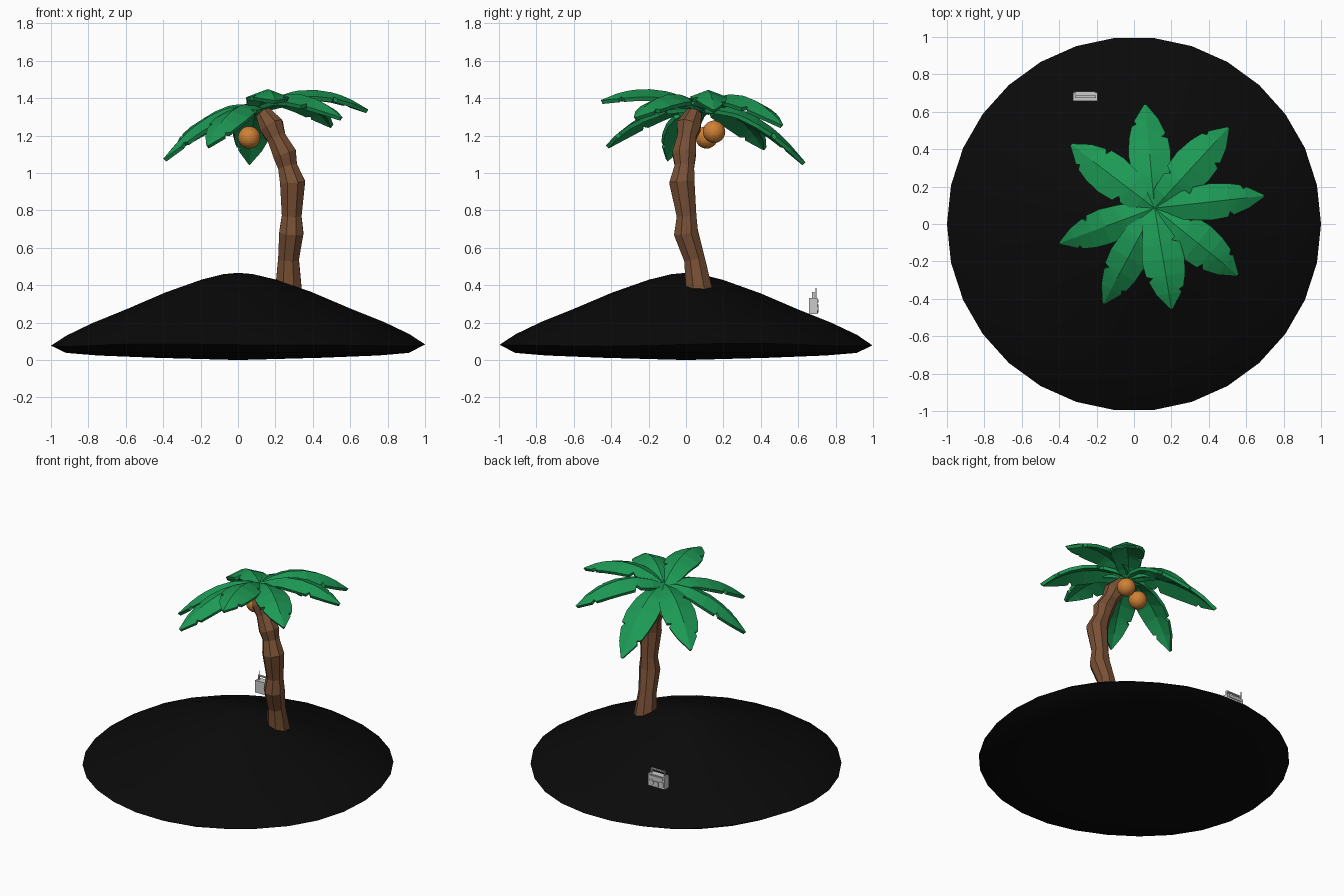
import bpy, bmesh, math, random
from mathutils import Vector

if "Cube" in bpy.data.objects:
    bpy.data.objects.remove(bpy.data.objects["Cube"])

random.seed(4)


def material(name, rgb):
    m = bpy.data.materials.new(name)
    m.diffuse_color = (*rgb, 1)
    m.use_nodes = True
    m.node_tree.nodes["Principled BSDF"].inputs["Base Color"].default_value = m.diffuse_color
    return m


SAND = material("black_sand", (0.003, 0.003, 0.003))
BARK = material("bark", (0.19, 0.08, 0.035))
LEAF = material("leaf", (0.012, 0.32, 0.09))
NUT = material("nut", (0.62, 0.22, 0.035))


def make(name, verts, faces, mat=None):
    me = bpy.data.meshes.new(name)
    me.from_pydata(verts, [], faces)
    bm = bmesh.new()
    bm.from_mesh(me)
    bmesh.ops.recalc_face_normals(bm, faces=bm.faces)
    bm.to_mesh(me)
    bm.free()
    ob = bpy.data.objects.new(name, me)
    bpy.context.collection.objects.link(ob)
    if mat:
        me.materials.append(mat)
    return ob


def loft(name, rings, mat):
    """Skin a list of equal-sized vertex rings and cap both ends."""
    n = len(rings[0])
    verts = [v for r in rings for v in r]
    faces = [(k * n + i, k * n + (i + 1) % n, (k + 1) * n + (i + 1) % n, (k + 1) * n + i)
             for k in range(len(rings) - 1) for i in range(n)]
    faces += [tuple(range(n)), tuple(range((len(rings) - 1) * n, len(rings) * n))]
    return make(name, verts, faces, mat)


# Island mound: revolved profile with slight waviness
profile = [(0.01, 0), (0.45, 0.012), (0.75, 0.024), (0.92, 0.038), (1.0, 0.08), (0.92, 0.135),
           (0.78, 0.2), (0.6, 0.272), (0.4, 0.357), (0.2, 0.428), (0.08, 0.458), (0.01, 0.465)]
N = 30
rings = []
for r, z in profile:
    ring = []
    for i in range(N):
        a = 2 * math.pi * i / N
        wave = math.sin(3 * a + 0.6) + 0.6 * math.sin(5 * a)
        amp = 0.006 * min(1, r * 2) if z > 0.04 else 0
        rr = r * (1 + (random.uniform(-0.008, 0) if 0.9 < r < 1 else 0))
        ring.append((rr * math.cos(a), rr * math.sin(a), z + amp * wave))
    rings.append(ring)
island = loft("island", rings, SAND)
bpy.context.view_layer.objects.active = island
island.select_set(True)
bpy.ops.object.shade_smooth_by_angle(angle=math.radians(35))
island.select_set(False)

# Palm trunk: bent chain of flared eight-sided segments (x, y, z, radius)
path = [(0.27, 0.075, 0.34, 0.08), (0.27, 0.045, 0.54, 0.06), (0.285, 0.0, 0.68, 0.07),
        (0.287, 0.003, 0.77, 0.057), (0.292, -0.022, 0.95, 0.073), (0.265, -0.008, 1.035, 0.056),
        (0.25, -0.01, 1.10, 0.068), (0.205, 0.003, 1.19, 0.054), (0.18, 0.015, 1.25, 0.07),
        (0.135, 0.045, 1.32, 0.045)]
pts = [Vector(p[:3]) for p in path]
rings = []
for k, p in enumerate(pts):
    d = (pts[min(k + 1, len(pts) - 1)] - pts[max(k - 1, 0)]).normalized()
    u = Vector((0, 1, 0)).cross(d).normalized()
    v = d.cross(u)
    r = path[k][3]
    rings.append([p + r * (math.cos(a) * u + math.sin(a) * v)
                  for a in (math.tau * (i + 0.5) / 8 for i in range(8))])
loft("trunk", rings, BARK)

# Fronds: tip x, y, z, control height, width scale
fronds = [(0.06, 0.63, 1.05, 1.40, 1), (0.50, 0.51, 1.25, 1.51, 1), (0.69, 0.15, 1.33, 1.53, 0.85),
          (0.55, -0.27, 1.29, 1.50, 1), (0.20, -0.45, 1.38, 1.51, 1), (-0.16, -0.42, 1.14, 1.41, 0.9),
          (-0.39, -0.10, 1.07, 1.39, 0.85), (-0.33, 0.42, 1.13, 1.41, 1)]
# Half widths along the frond, with torn notches on each edge
left = [(0, .03), (.15, .07), (.30, .085), (.34, .06), (.37, .1), (.52, .11), (.68, .10), (.80, .08),
        (.82, .055), (.85, .065), (1, .004)]
right = [(0, .03), (.15, .075), (.30, .09), (.34, .095), (.37, .098), (.52, .11), (.66, .102), (.68, .07),
         (.71, .092), (.85, .062), (1, .004)]
root = Vector((0.11, 0.085, 1.345))
for n, (x, y, z, cz, ws) in enumerate(fronds):
    tip = Vector((x, y, z))
    ctrl = (root + tip) / 2
    ctrl.z = cz
    d = tip - root
    side = Vector((-d.y, d.x, 0)).normalized()

    def curve(t):
        return root * (1 - t) ** 2 + ctrl * 2 * t * (1 - t) + tip * t * t

    verts, faces = [], []
    for (tl, wl), (tr, wr) in zip(left, right):
        drop = Vector((0, 0, 0.38))
        verts += [curve(tl) + (side - drop) * wl * ws, curve((tl + tr) / 2),
                  curve(tr) - (side + drop) * wr * ws]
    for k in range(len(left) - 1):
        for j in (0, 1):
            a = k * 3 + j
            faces.append((a, a + 1, a + 4, a + 3))
    ob = make(f"frond_{n + 1}", verts, faces, LEAF)
    mod = ob.modifiers.new("thickness", "SOLIDIFY")
    mod.thickness = 0.022
    mod.offset = 0

# Coconuts
for n, c in enumerate([(0.06, 0.11, 1.19), (0.19, 0.15, 1.22)]):
    bpy.ops.mesh.primitive_ico_sphere_add(subdivisions=3, radius=0.06, location=c)
    bpy.context.object.name = f"coconut_{n + 1}"
    bpy.context.object.data.materials.append(NUT)


# Small radio resting on the far slope, its face towards +y
def box(name, loc, size):
    bpy.ops.mesh.primitive_cube_add(size=1, location=loc)
    bpy.context.object.name = name
    bpy.context.object.scale = size


def rod(name, loc, r, length, rot=(0, 0, 0)):
    bpy.ops.mesh.primitive_cylinder_add(vertices=10, radius=r, depth=length, location=loc, rotation=rot)
    bpy.context.object.name = name


RX, RY = -0.26, 0.68
box("radio_body", (RX, RY, 0.288), (0.13, 0.046, 0.086))
box("radio_dial", (RX, RY + 0.025, 0.316), (0.105, 0.006, 0.016))
box("radio_panel", (RX, RY + 0.024, 0.27), (0.03, 0.006, 0.036))
for s in (-1, 1):
    rod("radio_speaker", (RX + s * 0.04, RY + 0.025, 0.275), 0.021, 0.008, (math.pi / 2, 0, 0))
    box("handle_post", (RX + s * 0.052, RY, 0.345), (0.008, 0.014, 0.03))
box("handle_bar", (RX, RY, 0.36), (0.112, 0.014, 0.008))
rod("radio_antenna", (RX - 0.055, RY + 0.015, 0.356), 0.0025, 0.06)
